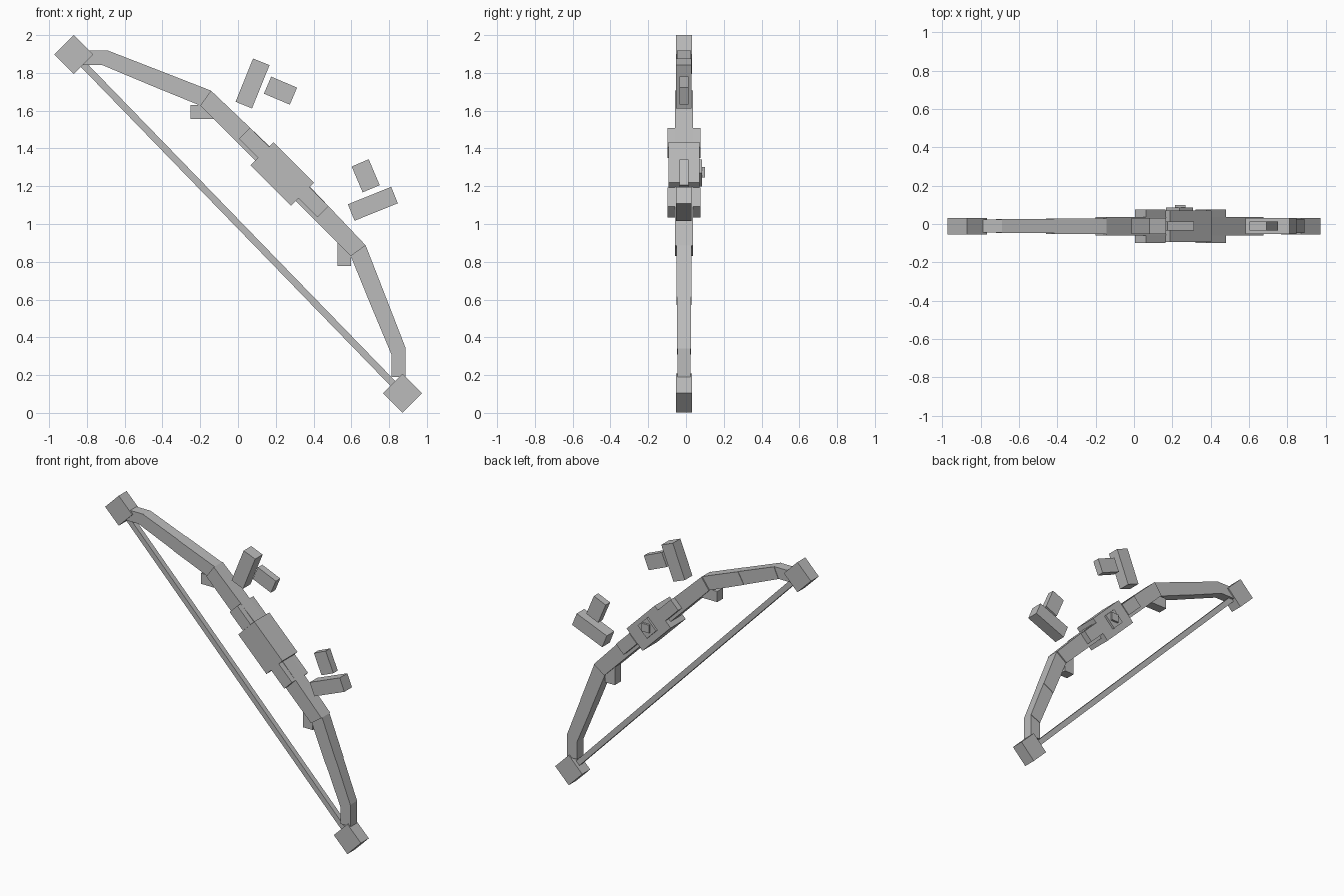
import bpy
import bmesh
import math

if "Cube" in bpy.data.objects:
    bpy.data.objects.remove(bpy.data.objects["Cube"], do_unlink=True)

MID_Y = -0.011
SWAP = 1.03          # the bow mirrors about its diagonal: x <-> z with this offset

grey = bpy.data.materials.new("plain_grey")
grey.use_nodes = True
grey.diffuse_color = (0.5, 0.5, 0.5, 1)
grey.node_tree.nodes["Principled BSDF"].inputs["Base Color"].default_value = (0.5, 0.5, 0.5, 1)


def mirror(points):
    return [(z - SWAP, x + SWAP) for x, z in points]


def prism(name, points, y0, y1):
    """Extrude an outline in the XZ plane between two depths."""
    bm = bmesh.new()
    front = [bm.verts.new((x, y0, z)) for x, z in points]
    back = [bm.verts.new((x, y1, z)) for x, z in points]
    bm.faces.new(front)
    bm.faces.new(back[::-1])
    n = len(points)
    for i in range(n):
        j = (i + 1) % n
        bm.faces.new((front[i], back[i], back[j], front[j]))
    bmesh.ops.recalc_face_normals(bm, faces=bm.faces)
    mesh = bpy.data.meshes.new(name)
    bm.to_mesh(mesh)
    bm.free()
    mesh.materials.append(grey)
    obj = bpy.data.objects.new(name, mesh)
    bpy.context.collection.objects.link(obj)
    return obj


def centred(name, points, half):
    return prism(name, points, MID_Y - half, MID_Y + half)


def pair(name, points, half):
    centred("upper_" + name, points, half)
    centred("lower_" + name, mirror(points), half)


def rect(cx, cz, length, width, degrees):
    c, s = math.cos(math.radians(degrees)), math.sin(math.radians(degrees))
    return [(cx + a * length / 2 * c - b * width / 2 * s,
             cz + a * length / 2 * s + b * width / 2 * c)
            for a, b in ((-1, -1), (1, -1), (1, 1), (-1, 1))]


# Limbs: mitred segments, thicker towards the grip
outer = [(-0.84, 1.918), (-0.688, 1.918), (-0.415, 1.812), (-0.143, 1.706), (0.196, 1.384)]
inner = [(-0.84, 1.842), (-0.72, 1.842), (-0.46, 1.733), (-0.20, 1.627), (0.127, 1.30)]
depths = [0.034, 0.037, 0.040, 0.048]
for i, (name, half) in enumerate(zip(("limb_end", "limb_far", "limb_near", "riser"), depths)):
    pair(name, [outer[i], outer[i + 1], inner[i + 1], inner[i]], half)

# Square tips and the string between them
tips = {"upper_tip": (-0.87, 1.897), "lower_tip": (0.87, 0.104)}
for name, (x, z) in tips.items():
    centred(name, rect(x, z, 0.146, 0.146, 45), 0.043)
(ax, az), (bx, bz) = tips.values()
centred("string", rect((ax + bx) / 2, (az + bz) / 2, math.hypot(bx - ax, bz - az), 0.036,
                       math.degrees(math.atan2(bz - az, bx - ax))), 0.018)

# Grip block with plate and knob on the back
centred("grip_block", rect(0.235, 1.265, 0.303, 0.172, -45), 0.082)
prism("back_plate", rect(0.238, 1.27, 0.1, 0.1, 45), 0.06, 0.086)
prism("back_knob", rect(0.24, 1.275, 0.055, 0.055, 0), 0.08, 0.1)

# Cuff plates on both sides of the riser
cuff = rect(0.085, 1.43, 0.143, 0.082, -45)
for side, y0, y1 in (("front", -0.0985, -0.055), ("back", 0.033, 0.0765)):
    prism("upper_cuff_" + side, cuff, y0, y1)
    prism("lower_cuff_" + side, mirror(cuff), y0, y1)

# Small pegs behind the elbows
pair("peg", rect(-0.19, 1.593, 0.125, 0.073, 0), 0.033)

# Floating pieces beyond the bow
pair("floating_bar", rect(0.077, 1.744, 0.247, 0.094, 68), 0.041)
pair("floating_block", rect(0.225, 1.706, 0.149, 0.098, -23), 0.024)
